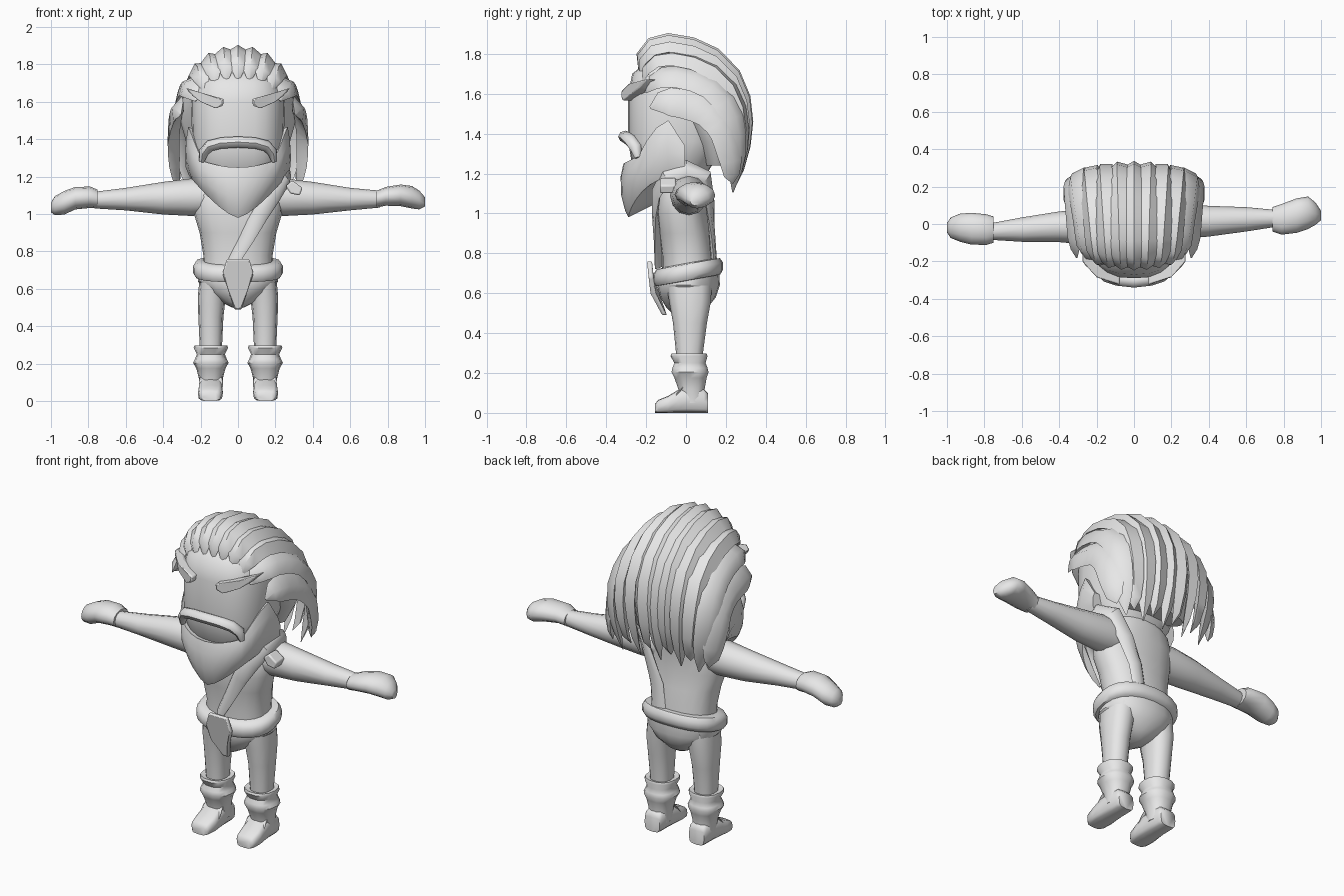
import bpy, bmesh, math
from mathutils import Vector as V

clay = bpy.data.materials.new("light grey")
clay.diffuse_color = (0.8, 0.8, 0.8, 1)
X, Y, Z = V((1, 0, 0)), V((0, 1, 0)), V((0, 0, 1))


def loft(name, rings, angle=40, bevel=0):
    """Skin a list of equal-length closed rings and cap both ends."""
    bm = bmesh.new()
    rows = [[bm.verts.new(p) for p in r] for r in rings]
    n = len(rows[0])
    for a, b in zip(rows, rows[1:]):
        for i in range(n):
            j = (i + 1) % n
            bm.faces.new((a[i], a[j], b[j], b[i]))
    bm.faces.new(rows[0][::-1])
    bm.faces.new(rows[-1])
    bmesh.ops.recalc_face_normals(bm, faces=bm.faces)
    me = bpy.data.meshes.new(name)
    bm.to_mesh(me)
    bm.free()
    me.materials.append(clay)
    me.shade_smooth()
    me.set_sharp_from_angle(angle=math.radians(angle))
    ob = bpy.data.objects.new(name, me)
    bpy.context.collection.objects.link(ob)
    if bevel:
        m = ob.modifiers.new("soft edge", "BEVEL")
        m.width, m.segments = bevel, 2
    return ob


def oval(c, u, v, n=16, p=1.0):
    """Ring of n points about c; p below 1 makes it boxier."""
    out = []
    for i in range(n):
        t = 2 * math.pi * i / n
        co, si = math.cos(t), math.sin(t)
        out.append(V(c) + u * math.copysign(abs(co) ** p, co) + v * math.copysign(abs(si) ** p, si))
    return out


def stack(name, rows, n=16, p=1.0, angle=40):
    """Rows of (x, z, half width, front y, back y), stacked upward."""
    return loft(name, [oval((x, (f + b) / 2, z), X * w, Y * (b - f) / 2, n, p)
                       for x, z, w, f, b in rows], angle)


def sweep(name, path, wide, thick, out, n=4, angle=40, taper=None):
    """Sweep an oval along a path; out(point) gives the outward direction."""
    path = [V(q) for q in path]
    rings = []
    for i, q in enumerate(path):
        t = (path[min(i + 1, len(path) - 1)] - path[max(i - 1, 0)]).normalized()
        b = t.cross(out(q)).normalized()
        k = taper[i] if taper else 1
        rings.append(oval(q, b * wide * k, b.cross(t) * thick * k, n))
    return loft(name, rings, angle)


def plate(name, outline, depth, bevel=0.008):
    """Solid plate from outline points, thickened toward the back."""
    o = [V(q) for q in outline]
    return loft(name, [o, [q + Y * depth for q in o]], 30, bevel)


# Head
stack("head", [(0, 1.16, .15, -.2, .08), (0, 1.24, .22, -.27, .13), (0, 1.36, .245, -.29, .19),
               (0, 1.6, .25, -.29, .22), (0, 1.7, .23, -.27, .2), (0, 1.78, .15, -.17, .14)], 24, .75)

# Beard: wraps the jaw, pointed at the chin and rising into sideburns
def beard_row(f, scale, lift):
    row = []
    for i in range(17):
        a = math.radians(-90 + 180 * i / 16)
        s = abs(math.sin(a))
        low = .98 + .21 * s ** 1.4
        high = 1.25 + .07 * s ** 2 + .16 * max(0, (s - .75) / .25) ** .8
        if s > .99:
            high = 1.34
        bulge = scale * (1 - .1 * (1 - f) ** 2)
        row.append(V((.285 * math.sin(a) * bulge, -.005 - .325 * math.cos(a) ** .8 * bulge,
                      low + (high - low) * f + lift)))
    return row

loft("beard", [beard_row(0, .5, .07), beard_row(0, .97, 0), beard_row(.12, 1, 0), beard_row(.4, 1.02, 0),
               beard_row(.75, 1, 0), beard_row(1, .95, 0), beard_row(1, .8, -.02)], 45)

# Moustache
half = [(.0, -.305, 1.385), (.09, -.295, 1.38), (.15, -.275, 1.365), (.185, -.25, 1.33), (.195, -.24, 1.28)]
sweep("moustache", [(-x, y, z) for x, y, z in half[:0:-1]] + half, .03, .035,
      lambda q: -Y, 8, 50, [.5, .9, 1, 1, 1, 1, 1, .9, .5])

# Brows
for s, side in ((-1, "left"), (1, "right")):
    plate(side + "_brow", [(s * .075, -.325, 1.615), (s * .2, -.29, 1.65), (s * .28, -.2, 1.675),
                           (s * .24, -.24, 1.63), (s * .2, -.28, 1.6), (s * .12, -.32, 1.565),
                           (s * .08, -.325, 1.58)], .07)

# Hair: ridged locks swept from the brow over the crown to the nape
crown = [(-.235, 1.71), (-.225, 1.79), (-.17, 1.85), (-.09, 1.87), (.03, 1.85), (.14, 1.8), (.24, 1.7),
         (.29, 1.58), (.305, 1.46), (.295, 1.34), (.27, 1.22), (.235, 1.11)]
temple = [(-.18, 1.53), (-.13, 1.555), (-.08, 1.56), (-.02, 1.55), (.05, 1.53), (.11, 1.5), (.16, 1.45),
          (.19, 1.4), (.21, 1.33), (.225, 1.26), (.23, 1.19), (.235, 1.1)]
spread = [.72, .78, .83, .87, .91, .95, .98, 1, .98, .94, .88, .8]
taper = [.1, .75, 1, 1, 1, 1, 1, 1, .95, .85, .6, .05]
for k in range(-5, 6):
    a = math.radians((0, 14, 29, 45, 65, 90)[abs(k)])
    w = 1 - math.cos(a)
    side = math.copysign(.345 * math.sin(a), k)
    path = []
    for (y0, z0), (y1, z1), sp in zip(crown, temple, spread):
        if abs(k) == 5:
            sp = .6 + .4 * sp
        path.append((side * sp, y0 + (y1 - y0) * w, z0 + (z1 - z0) * w + (.05 * (abs(k) % 2) if z0 < 1.2 else 0)))
    sweep("hair_lock_%d" % (k + 6), path, (.058, .058, .058, .062, .07, .075)[abs(k)], .034,
          lambda q: (q - V((0, 0, 1.45))).normalized(), 4, 55, taper)

# Hair base beneath the locks
stack("hair_base", [(0, 1.24, .2, .08, .23), (0, 1.36, .27, .02, .27), (0, 1.5, .31, -.05, .28),
                    (0, 1.62, .295, -.14, .255), (0, 1.73, .24, -.21, .19), (0, 1.81, .17, -.19, .11),
                    (0, 1.855, .07, -.14, 0)], 20)

# Torso
stack("torso", [(0, .66, .19, -.12, .15), (0, .78, .185, -.12, .14), (0, .9, .205, -.135, .125),
                (0, 1.0, .235, -.15, .11), (0, 1.1, .24, -.14, .115), (0, 1.18, .2, -.1, .12),
                (0, 1.25, .1, -.07, .1)], 20, .85)

# Arms with fists: rows of (x, y, z, half depth, half height)
def arm(name, rows):
    loft(name, [oval((x, y, z), Y * d, Z * h, 12) for x, y, z, d, h in rows], 50)

arm("left_arm", [(-.12, -.01, 1.09, .09, .09), (-.25, -.015, 1.09, .095, .1), (-.4, -.015, 1.085, .082, .087),
                 (-.6, -.03, 1.08, .065, .06), (-.76, -.04, 1.075, .045, .045)])
arm("left_hand", [(-.75, -.03, 1.08, .07, .05), (-.79, -.03, 1.09, .082, .057), (-.87, -.025, 1.085, .085, .06),
                  (-.93, -.02, 1.06, .075, .063), (-.98, -.02, 1.045, .055, .05), (-1, -.02, 1.035, .025, .025)])
arm("right_arm", [(.12, .01, 1.09, .09, .09), (.25, .015, 1.09, .095, .1), (.4, .015, 1.085, .082, .087),
                  (.6, .025, 1.08, .065, .06), (.76, .03, 1.08, .045, .045)])
arm("right_hand", [(.74, .025, 1.08, .065, .045), (.79, .025, 1.095, .082, .05), (.87, .045, 1.1, .092, .058),
                   (.93, .06, 1.09, .087, .06), (.97, .055, 1.075, .06, .05), (1, .045, 1.065, .025, .025)])

# Shoulder strap and its buckle
sweep("strap", [(-.03, -.125, .74), (.05, -.14, .88), (.12, -.155, 1.0), (.19, -.15, 1.1), (.25, -.1, 1.19),
                (.265, 0, 1.225), (.23, .1, 1.18), (.16, .12, 1.05), (.1, .13, .9), (.08, .14, .75)],
      .045, .016, lambda q: (q - V((.08, 0, q.z - .05))).normalized(), 8, 35)
plate("strap_buckle", [(.255, -.13, 1.15), (.29, -.13, 1.18), (.345, -.13, 1.14),
                       (.33, -.13, 1.1), (.28, -.13, 1.11)], .08)

# Belt, a thick tilted band
def belt_row(grow, dz):
    return [V((q.x, q.y, q.z + .18 * q.y)) for q in oval((0, .01, .705 + dz), X * (.215 + grow), Y * (.15 + grow), 24, .85)]

loft("belt", [belt_row(-.03, -.045), belt_row(.012, -.042), belt_row(.026, -.02), belt_row(.026, .015),
              belt_row(.01, .04), belt_row(-.03, .045)], 50)

# Buckle plate hanging from the belt
plate("belt_plate", [(-.06, -.195, .76), (.06, -.195, .76), (.083, -.19, .68), (.055, -.17, .6), (.02, -.12, .49),
                     (-.02, -.12, .49), (-.055, -.17, .6), (-.083, -.19, .68)], .025)

# Briefs
stack("briefs", [(0, .5, .03, -.07, .06), (0, .53, .09, -.1, .11), (0, .58, .165, -.13, .15),
                 (0, .64, .215, -.145, .17), (0, .72, .21, -.13, .165)], 20, .9)

for s, side in ((-1, "left"), (1, "right")):
    c = s * .145
    # Legs
    stack(side + "_leg", [(c, .22, .058, -.045, .08), (c, .3, .06, -.05, .085), (c, .45, .067, -.065, .105),
                          (s * .14, .56, .075, -.085, .125), (s * .125, .66, .08, -.1, .13)], 12, .85)
    # Boot shafts with flared cuffs
    stack(side + "_boot", [(c, .05, .062, -.03, .095), (c, .12, .064, -.04, .095), (c, .175, .078, -.06, .105),
                           (c, .205, .095, -.075, .115), (c, .225, .085, -.07, .11), (c, .25, .075, -.06, .1),
                           (c, .285, .092, -.08, .11), (c, .297, .088, -.075, .105),
                           (c, .29, .06, -.05, .08)], 14, .85, 50)
    # Shoes, lofted from toe to heel
    loft(side + "_shoe", [oval((s * (.146 + .02 * max(0, -y)), y, h / 2), X * w, Z * h / 2, 12, .55)
                          for y, w, h in [(-.155, .045, .045), (-.14, .06, .065), (-.09, .067, .085),
                                          (-.04, .065, .115), (.02, .06, .13), (.09, .058, .12), (.11, .05, .1)]], 50)
    # Ankle straps
    loft(side + "_ankle_strap", [oval((c, y, z), X * w, V((0, .03, .03)), 12, .8)
                                 for y, z, w in [(-.055, .08, .068), (-.03, .115, .066)]], 50, .006)
